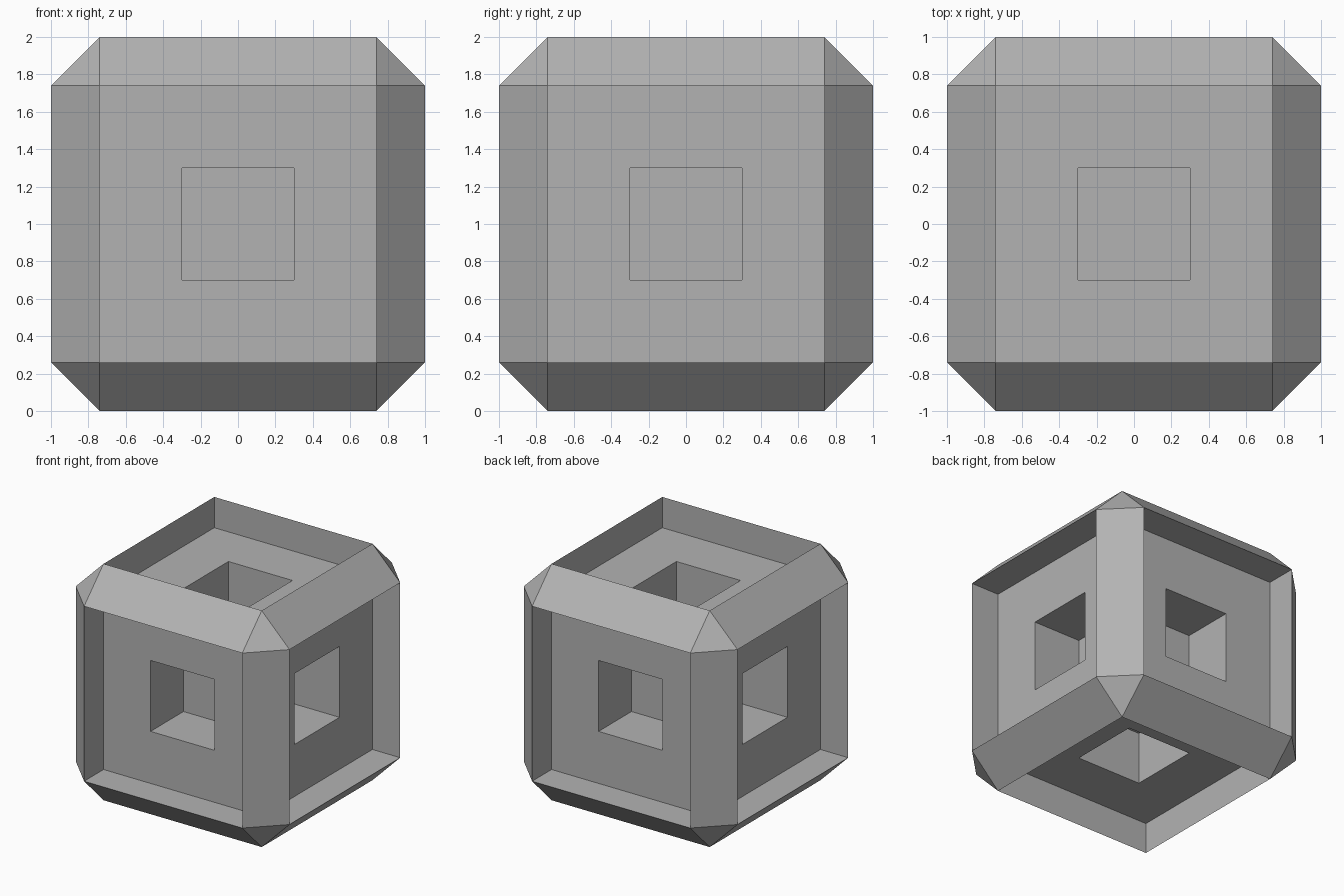
import bpy, bmesh
from itertools import product

if "Cube" in bpy.data.objects:
    bpy.data.objects.remove(bpy.data.objects["Cube"])

HALF = 1.0     # half size of the whole block
INNER = 0.74   # half width of the sunken panels, and their distance from the centre
HOLE = 0.30    # half width of the square sockets, and distance of their floors

bm = bmesh.new()

# chamfered block: hull of six offset squares
for axis in range(3):
    for a, b, c in product((-INNER, INNER), (-INNER, INNER), (-HALF, HALF)):
        co = [a, b]
        co.insert(axis, c)
        bm.verts.new(co)
bmesh.ops.convex_hull(bm, input=bm.verts[:])
bmesh.ops.dissolve_limit(bm, angle_limit=0.02, verts=bm.verts[:], edges=bm.edges[:])
bmesh.ops.recalc_face_normals(bm, faces=bm.faces[:])
bm.normal_update()


def sink(faces, depth):
    """Extrude each face separately and push it towards the centre."""
    new = bmesh.ops.extrude_discrete_faces(bm, faces=faces)["faces"]
    for f in new:
        inward = -f.calc_center_median().normalized()
        bmesh.ops.translate(bm, verts=f.verts[:], vec=inward * depth)
    bm.normal_update()
    return new


# sunken panels, then a square socket in each one
panels = [f for f in bm.faces if max(abs(v) for v in f.normal) > 0.99]
panels = sink(panels, HALF - INNER)
bmesh.ops.inset_individual(bm, faces=panels, thickness=INNER - HOLE, use_even_offset=True)
bm.normal_update()
sink(panels, INNER - HOLE)

# stand on the ground
bmesh.ops.translate(bm, verts=bm.verts[:], vec=(0, 0, HALF))
bmesh.ops.recalc_face_normals(bm, faces=bm.faces[:])

mesh = bpy.data.meshes.new("framed_cube")
bm.to_mesh(mesh)
bm.free()
obj = bpy.data.objects.new("framed_cube", mesh)
bpy.context.collection.objects.link(obj)

# darker grey
grey = bpy.data.materials.new("dark_grey")
grey.diffuse_color = (0.45, 0.45, 0.45, 1)
grey.use_nodes = True
grey.node_tree.nodes["Principled BSDF"].inputs["Base Color"].default_value = grey.diffuse_color
mesh.materials.append(grey)
